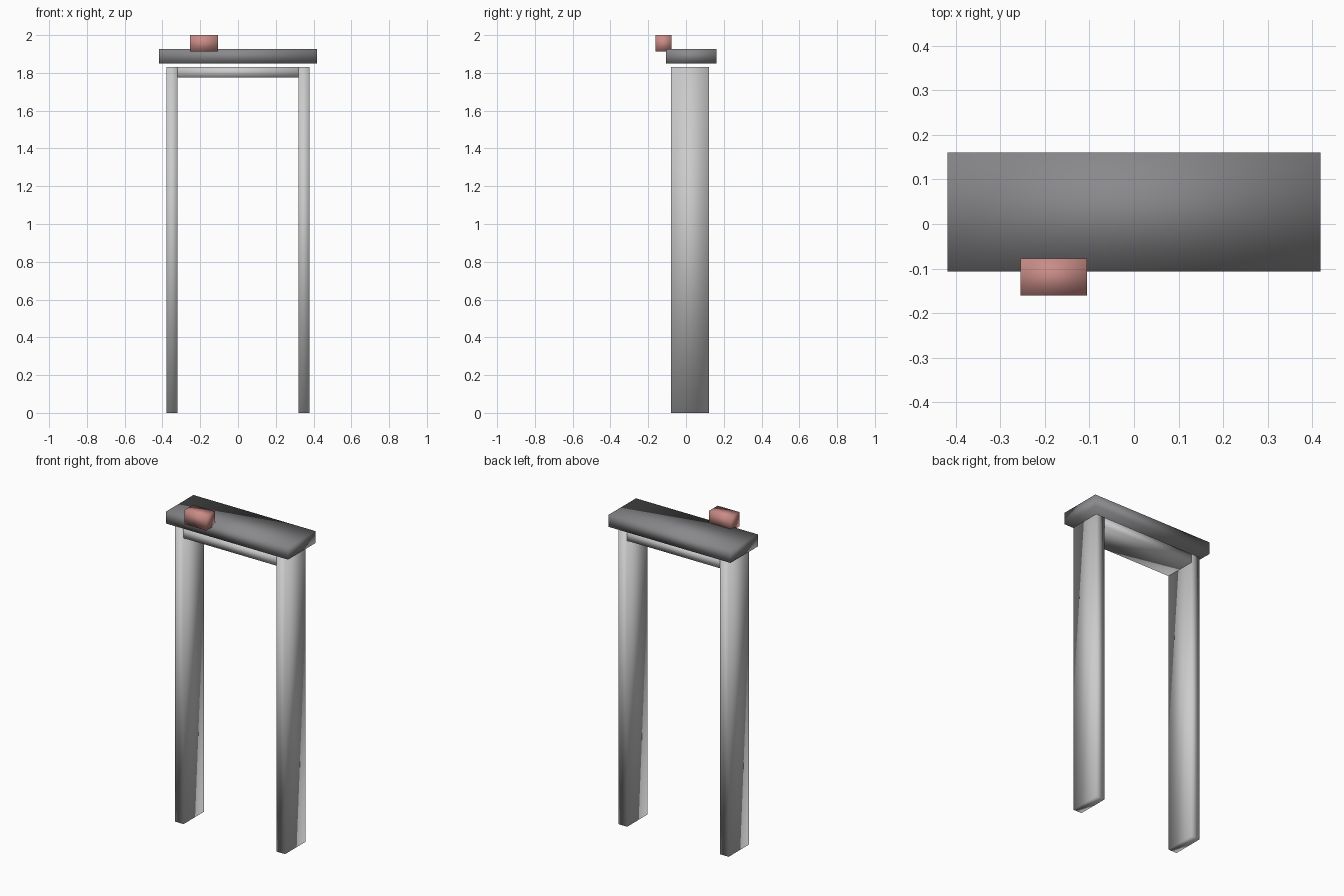
import bpy

if "Cube" in bpy.data.objects:
    bpy.data.objects.remove(bpy.data.objects["Cube"])


def material(name, rgb):
    mat = bpy.data.materials.new(name)
    mat.diffuse_color = (*rgb, 1.0)
    mat.use_nodes = True
    mat.node_tree.nodes["Principled BSDF"].inputs["Base Color"].default_value = mat.diffuse_color
    return mat


def box(name, x, y, z, mat=None):
    """Smooth-shaded box from (min, max) ranges on each axis."""
    ranges = (x, y, z)
    bpy.ops.mesh.primitive_cube_add(size=1, location=[(a + b) / 2 for a, b in ranges])
    ob = bpy.context.object
    ob.name = name
    ob.scale = [b - a for a, b in ranges]
    bpy.ops.object.transform_apply(location=False, rotation=False, scale=True)
    bpy.ops.object.shade_smooth()
    if mat:
        ob.data.materials.append(mat)
    return ob


dark = material("dark_grey", (0.25, 0.25, 0.26))
red = material("brick_red", (0.58, 0.26, 0.24))

# Two upright posts
for side, x in (("left", (-0.379, -0.319)), ("right", (0.319, 0.379))):
    box(side + "_post", x, (-0.079, 0.122), (0.0, 1.832))

# Crossbar running through the post tops, a hair inside their faces
box("lintel", (-0.378, 0.378), (-0.0785, 0.1215), (1.776, 1.8315))

# Overhanging slab above the frame
box("top_slab", (-0.419, 0.419), (-0.107, 0.161), (1.851, 1.926), dark)

# Small block on the front edge of the slab
box("red_block", (-0.255, -0.105), (-0.161, -0.077), (1.912, 2.0), red)
